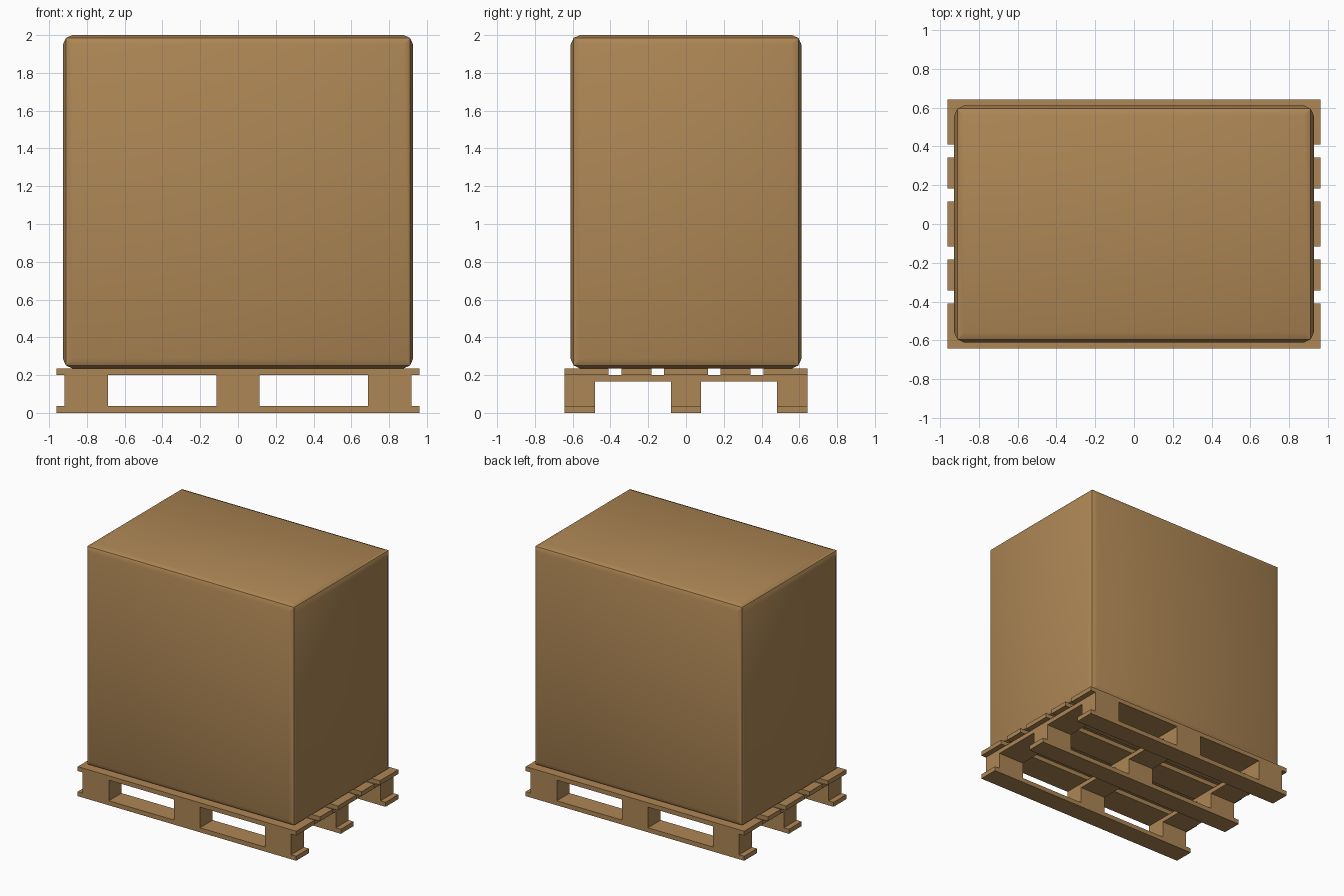
import bpy, bmesh, math

if "Cube" in bpy.data.objects:
    bpy.data.objects.remove(bpy.data.objects["Cube"])

mat = bpy.data.materials.new("cardboard_wood")
mat.diffuse_color = (0.42, 0.24, 0.09, 1)
mat.use_nodes = True
mat.node_tree.nodes["Principled BSDF"].inputs["Base Color"].default_value = mat.diffuse_color


def box(name, x0, x1, y0, y1, z0, z1):
    bm = bmesh.new()
    bmesh.ops.create_cube(bm, size=1)
    for v in bm.verts:
        v.co.x = (x0 + x1) / 2 + v.co.x * (x1 - x0)
        v.co.y = (y0 + y1) / 2 + v.co.y * (y1 - y0)
        v.co.z = (z0 + z1) / 2 + v.co.z * (z1 - z0)
    me = bpy.data.meshes.new(name)
    bm.to_mesh(me)
    bm.free()
    me.materials.append(mat)
    ob = bpy.data.objects.new(name, me)
    bpy.context.collection.objects.link(ob)
    return ob


X, Y = 0.962, 0.642           # pallet half extents
BX = (-0.803, 0, 0.803)       # block centres
BY = (-0.562, 0, 0.562)
HX, HY = 0.115, 0.08          # block half sizes

# bottom runners and blocks
for y in BY:
    box("bottom_runner", -X, X, y - HY, y + HY, 0, 0.036)
    for x in BX:
        box("pallet_block", x - HX, x + HX, y - HY, y + HY, 0.036, 0.165)

# cross boards over the blocks
for x in BX:
    box("cross_board", x - HX, x + HX, -Y, Y, 0.165, 0.2)

# top deck: alternating wide and narrow boards
for y, h in ((-0.526, 0.116), (-0.262, 0.08), (0, 0.116), (0.262, 0.08), (0.526, 0.116)):
    box("deck_board", -X, X, y - h, y + h, 0.2, 0.235)

# carton: sharp-edged box whose faces each bulge outward
carton = box("carton", -0.911, 0.911, -0.595, 0.595, 0.251, 1.985)
bm = bmesh.new()
bm.from_mesh(carton.data)
for f in list(bm.faces):
    bmesh.ops.inset_individual(bm, faces=[f], thickness=0.05, depth=0.016)
bm.to_mesh(carton.data)
bm.free()
bpy.ops.object.select_all(action='DESELECT')
carton.select_set(True)
bpy.context.view_layer.objects.active = carton
bpy.ops.object.shade_smooth_by_angle(angle=math.radians(30))
